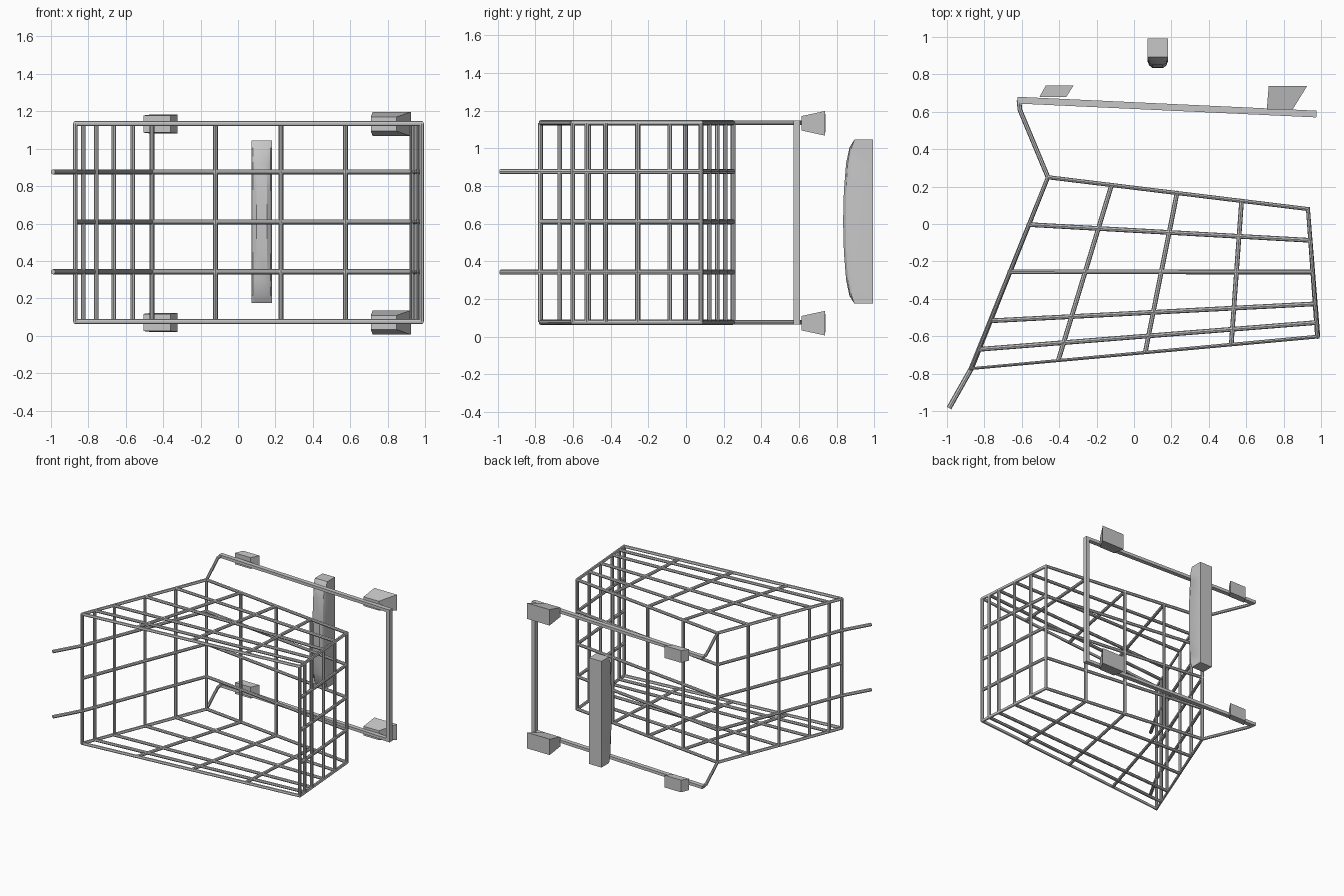
import bpy, bmesh
import math
from mathutils import Vector

if "Cube" in bpy.data.objects:
    bpy.data.objects.remove(bpy.data.objects["Cube"], do_unlink=True)

# Single grey finish
steel = bpy.data.materials.new("grey_steel")
steel.use_nodes = True
GREY = (0.57, 0.57, 0.57, 1)
steel.diffuse_color = GREY
steel.node_tree.nodes["Principled BSDF"].inputs["Base Color"].default_value = GREY

R = 0.0138                    # wire radius
Z0, Z1 = 0.076, 1.135         # bottom and top of the cage
A, B = Vector((-0.87, -0.773)), Vector((0.982, -0.602))   # open front edge
C, D = Vector((0.93, 0.08)), Vector((-0.46, 0.25))        # back edge


def at(p, z):
    return (p[0], p[1], z)


def select_only(ob):
    bpy.ops.object.select_all(action='DESELECT')
    ob.select_set(True)
    bpy.context.view_layer.objects.active = ob


def wires(name, paths, radius=R, cyclic=False):
    """Round wires along straight-segment paths, as one mesh."""
    cu = bpy.data.curves.new(name, 'CURVE')
    cu.dimensions = '3D'
    cu.bevel_depth = radius
    cu.bevel_resolution = 2
    cu.use_fill_caps = True
    for path in paths:
        sp = cu.splines.new('POLY')
        sp.points.add(len(path) - 1)
        for pt, co in zip(sp.points, path):
            pt.co = (*co, 1)
        sp.use_cyclic_u = cyclic
        sp.use_smooth = False
    cu.materials.append(steel)
    ob = bpy.data.objects.new(name, cu)
    bpy.context.collection.objects.link(ob)
    select_only(ob)
    bpy.ops.object.convert(target='MESH')


def loft(name, rings):
    """Closed solid skinned through rings of equal point count."""
    bm = bmesh.new()
    vs = [[bm.verts.new(p) for p in ring] for ring in rings]
    n = len(vs[0])
    for a, b in zip(vs, vs[1:]):
        for i in range(n):
            j = (i + 1) % n
            bm.faces.new((a[i], a[j], b[j], b[i]))
    bm.faces.new(vs[0])
    bm.faces.new(vs[-1])
    bmesh.ops.recalc_face_normals(bm, faces=bm.faces)
    me = bpy.data.meshes.new(name)
    bm.to_mesh(me)
    bm.free()
    me.materials.append(steel)
    ob = bpy.data.objects.new(name, me)
    bpy.context.collection.objects.link(ob)
    return ob


# Long rows (left end, right end) and cross rows (back end, front end)
rows = [(Vector(a), Vector(b)) for a, b in (
    ((-0.563, -0.003), (0.938, -0.087)), ((-0.665, -0.255), (0.955, -0.257)),
    ((-0.758, -0.517), (0.968, -0.427)), ((-0.828, -0.67), (0.975, -0.527)))]
crosses = [(Vector(a), Vector(b)) for a, b in (
    ((-0.12, 0.208), (-0.405, -0.73)), ((0.23, 0.166), (0.06, -0.687)),
    ((0.575, 0.123), (0.52, -0.645)))]

# Top and bottom grids with their rims
for name, z in (("bottom", Z0), ("top", Z1)):
    wires(name + "_rim", [[at(p, z) for p in (A, B, C, D)]], cyclic=True)
    wires(name + "_grid", [[at(a, z), at(b, z)] for a, b in rows + crosses], 0.0125)

# Uprights on the left, back and right sides; the front stays open
feet = [A, B, C, D] + [p for r in rows for p in r] + [c[0] for c in crosses]
wires("uprights", [[at(p, Z0), at(p, Z1)] for p in feet], 0.0125)

# Side wires around three sides; two of them run on as prongs
TIP = Vector((-0.989, -0.984))
wires("side_wires", [[at(p, z) for p in pts] for z, pts in (
    (0.342, (TIP, A, D, C, B)), (0.609, (A, D, C, B)), (0.876, (TIP, A, D, C, B)))])

# Mounting frame: angled arms, flat rails and one post
LEFT, RIGHT = Vector((-0.615, 0.662)), Vector((0.972, 0.588))
wires("frame_arms", [[at(p, z) for p in (D, (-0.61, 0.61), LEFT)] for z in (Z0, Z1)], 0.0125)
side = Vector((0.0, 0.018))
for name, z in (("bottom_rail", Z0), ("top_rail", Z1)):
    loft(name, [[at(p - side, z - 0.012), at(p + side, z - 0.012),
                 at(p + side, z + 0.012), at(p - side, z + 0.012)]
                for p in (LEFT - Vector((0.008, 0)), RIGHT)])
loft("frame_post", [[(x, y, z) for x, y in
                     ((0.943, 0.571), (0.975, 0.571), (0.975, 0.606), (0.943, 0.606))]
                    for z in (Z0 - 0.012, Z1 + 0.012)])


# Flared clips: (x min, x max, y, half height) at the front and at the back
def clip(name, z, front, back):
    loft(name, [[(x0, y, z - h), (x1, y, z - h), (x1, y, z + h), (x0, y, z + h)]
                for x0, x1, y, h in (front, back)])


for level, z in (("bottom", 0.071), ("top", 1.132)):
    clip(level + "_right_clip", z, (-0.505, -0.362, 0.68, 0.046), (-0.472, -0.323, 0.74, 0.05))
    clip(level + "_left_clip", z, (0.71, 0.848, 0.612, 0.038), (0.72, 0.925, 0.737, 0.065))

# Grip: bowed front that goes from square ends to a rounded middle, flat back
# Levels are (height, front y, amount of rounding)
profile = [(0.175, 0.894, 0.0), (0.215, 0.868, 0.3), (0.30, 0.85, 0.65), (0.45, 0.838, 0.9),
           (0.61, 0.834, 1.0), (0.77, 0.838, 0.9), (0.92, 0.85, 0.65), (1.005, 0.868, 0.3),
           (1.045, 0.894, 0.0)]
half = [(0.056, 0.04), (0.046, 0.014), (0.028, 0.0)]
outline = half + [(-x, y) for x, y in reversed(half)]
grip = loft("grip", [[(0.183, 0.993, z)] + [(0.127 + x, f + y * r, z) for x, y in outline]
                     + [(0.071, 0.993, z)] for z, f, r in profile])
select_only(grip)
bpy.ops.object.shade_smooth_by_angle(angle=math.radians(30))
